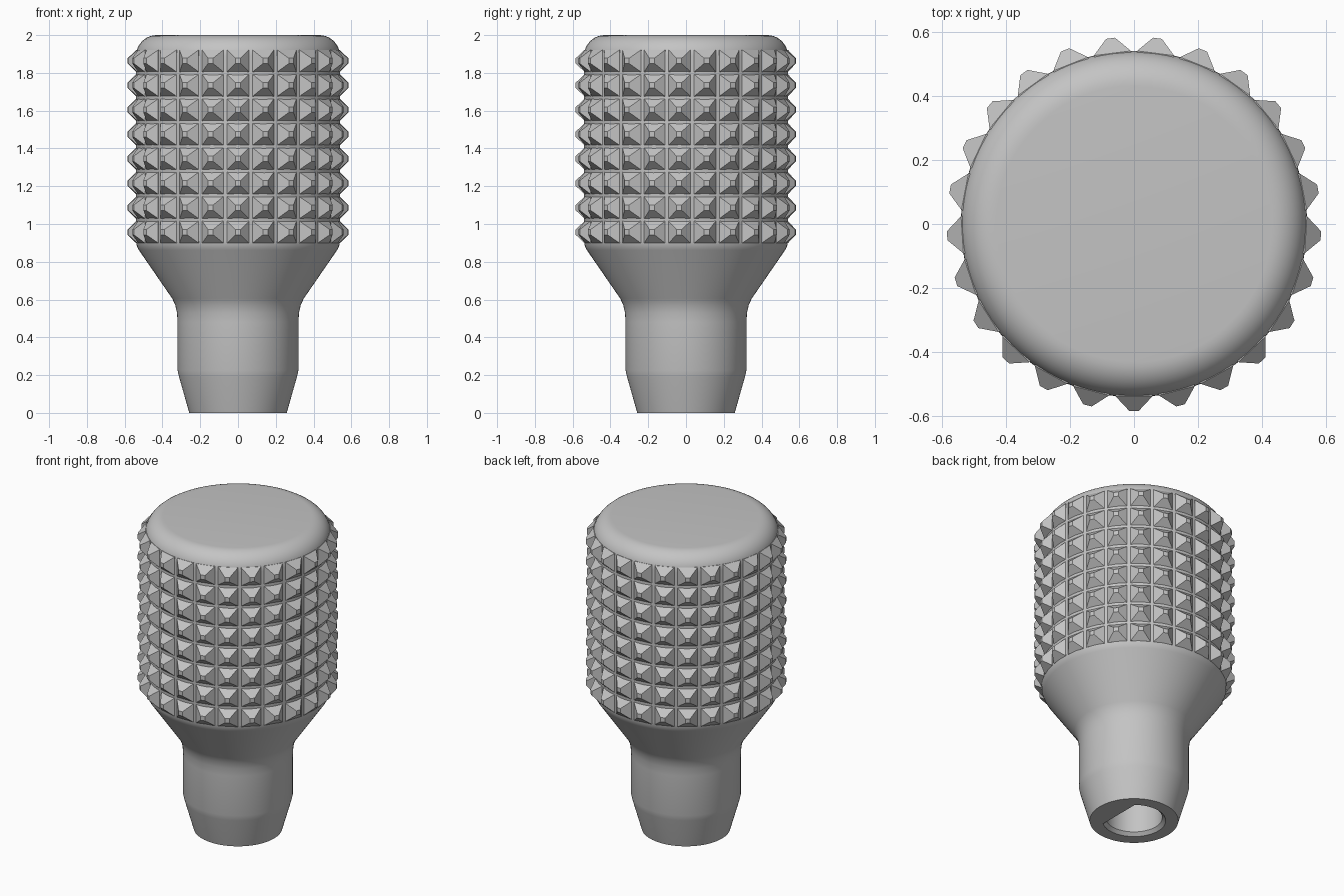
import bpy, bmesh, math

cube = bpy.data.objects.get("Cube")
if cube:
    bpy.data.objects.remove(cube, do_unlink=True)

BODY_R, TIP_R = 0.54, 0.585
COLUMNS, ROWS = 25, 8
ROW_BOTTOM, ROW_PITCH = 0.957, 0.1295

grey = bpy.data.materials.new("satin grey")
grey.use_nodes = True
colour = (0.55, 0.55, 0.55, 1)
grey.diffuse_color = colour
grey.node_tree.nodes["Principled BSDF"].inputs["Base Color"].default_value = colour


def finish(bm, name):
    """Turn a bmesh into a grey object."""
    bmesh.ops.recalc_face_normals(bm, faces=bm.faces)
    mesh = bpy.data.meshes.new(name)
    bm.to_mesh(mesh)
    bm.free()
    mesh.materials.append(grey)
    obj = bpy.data.objects.new(name, mesh)
    bpy.context.collection.objects.link(obj)
    return obj


def loft(bm, rings):
    """Skin a list of equal-length closed rings and cap both ends."""
    loops = [[bm.verts.new(p) for p in ring] for ring in rings]
    n = len(loops[0])
    for a, b in zip(loops, loops[1:]):
        for i in range(n):
            j = (i + 1) % n
            bm.faces.new((a[i], a[j], b[j], b[i]))
    bm.faces.new(loops[0][::-1])
    bm.faces.new(loops[-1])


# Turned knob body: stem, flare, grip and rounded crown
profile = [(0, 0), (0.258, 0), (0.312, 0.19), (0.32, 0.225), (0.32, 0.48),
           (0.323, 0.53), (0.332, 0.57), (0.348, 0.605),
           (0.525, 0.862), (0.536, 0.885), (BODY_R, 0.91)]
fillet = 0.11
for i in range(11):
    a = math.pi / 2 * i / 10
    profile.append((BODY_R - fillet + fillet * math.cos(a),
                    2 - fillet + fillet * math.sin(a)))
profile.append((0, 2))
bm = bmesh.new()
verts = [bm.verts.new((r, 0, z)) for r, z in profile]
edges = [bm.edges.new(pair) for pair in zip(verts, verts[1:])]
bmesh.ops.spin(bm, geom=verts + edges, cent=(0, 0, 0), axis=(0, 0, 1),
               angle=math.tau, steps=96)
bmesh.ops.remove_doubles(bm, verts=bm.verts, dist=0.0001)
body = finish(bm, "knob_body")


# D-shaped shaft socket with a chamfered mouth
def d_ring(r, z, flat=0.115, n=40):
    start = math.acos(flat / r)
    span = math.tau - 2 * start
    return [(r * math.cos(start + span * i / n),
             r * math.sin(start + span * i / n), z) for i in range(n + 1)]


bm = bmesh.new()
loft(bm, [d_ring(0.205, -0.02), d_ring(0.165, 0.02), d_ring(0.165, 0.5)])
cutter = finish(bm, "socket_cutter")
cutter.hide_render = True
cut = body.modifiers.new("socket", "BOOLEAN")
cut.operation = "DIFFERENCE"
cut.solver = "EXACT"
cut.object = cutter
bpy.ops.object.select_all(action="DESELECT")
bpy.context.view_layer.objects.active = body
body.select_set(True)
bpy.ops.object.modifier_apply(modifier=cut.name)
bpy.data.objects.remove(cutter, do_unlink=True)
bpy.ops.object.shade_smooth_by_angle(angle=math.radians(35))


# Grip studs: blunt pyramids in rows around the body
def stud_ring(half, radius, angle, z):
    c, s = math.cos(angle), math.sin(angle)
    corners = [(-half, -half), (half, -half), (half, half), (-half, half)]
    return [(radius * c - u * s, radius * s + u * c, z + v) for u, v in corners]


bm = bmesh.new()
for row in range(ROWS):
    z = ROW_BOTTOM + row * ROW_PITCH
    for col in range(COLUMNS):
        a = -math.pi / 2 + math.tau * col / COLUMNS
        loft(bm, [stud_ring(0.058, 0.51, a, z),
                  stud_ring(0.058, BODY_R - 0.003, a, z),
                  stud_ring(0.014, TIP_R - 0.001, a, z)])
finish(bm, "grip_studs")
